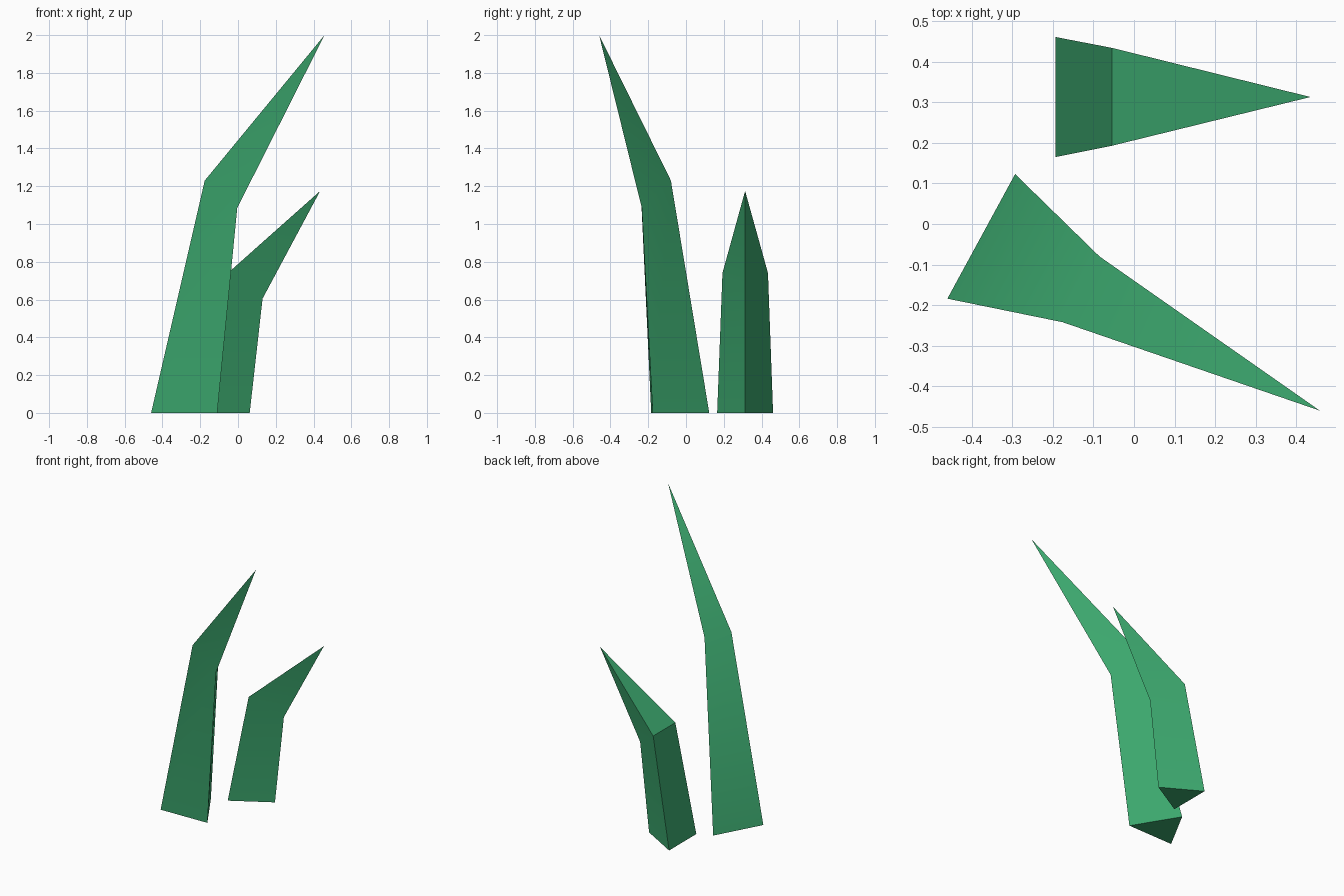
import bpy

cube = bpy.data.objects.get("Cube")
if cube:
    bpy.data.objects.remove(cube, do_unlink=True)

# One leaf green for both blades
green = bpy.data.materials.new("leaf_green")
green.use_nodes = True
colour = (0.045, 0.39, 0.156, 1)
green.diffuse_color = colour
bsdf = green.node_tree.nodes["Principled BSDF"]
bsdf.inputs["Base Color"].default_value = colour
bsdf.inputs["Roughness"].default_value = 0.9


def blade(name, base, bend, tip):
    """Three-sided blade: base triangle, bent middle triangle, pointed tip."""
    faces = [(2, 1, 0)]
    for i in range(3):
        j = (i + 1) % 3
        faces += [(i, j, j + 3, i + 3), (i + 3, j + 3, 6)]
    mesh = bpy.data.meshes.new(name)
    mesh.from_pydata(base + bend + [tip], [], faces)
    mesh.materials.append(green)
    obj = bpy.data.objects.new(name, mesh)
    bpy.context.collection.objects.link(obj)
    bpy.ops.object.select_all(action="DESELECT")
    obj.select_set(True)
    bpy.context.view_layer.objects.active = obj
    bpy.ops.object.shade_smooth_by_angle()


# Corners run anticlockwise seen from above
blade("tall_blade",
      [(-0.46, -0.184, 0), (-0.11, -0.176, 0), (-0.293, 0.123, 0)],
      [(-0.176, -0.242, 1.23), (-0.004, -0.234, 1.085), (-0.085, -0.08, 1.23)],
      (0.458, -0.46, 2))

blade("short_blade",
      [(-0.194, 0.165, 0), (0.062, 0.313, 0), (-0.194, 0.461, 0)],
      [(-0.054, 0.193, 0.74), (0.13, 0.313, 0.605), (-0.054, 0.434, 0.74)],
      (0.435, 0.313, 1.175))
